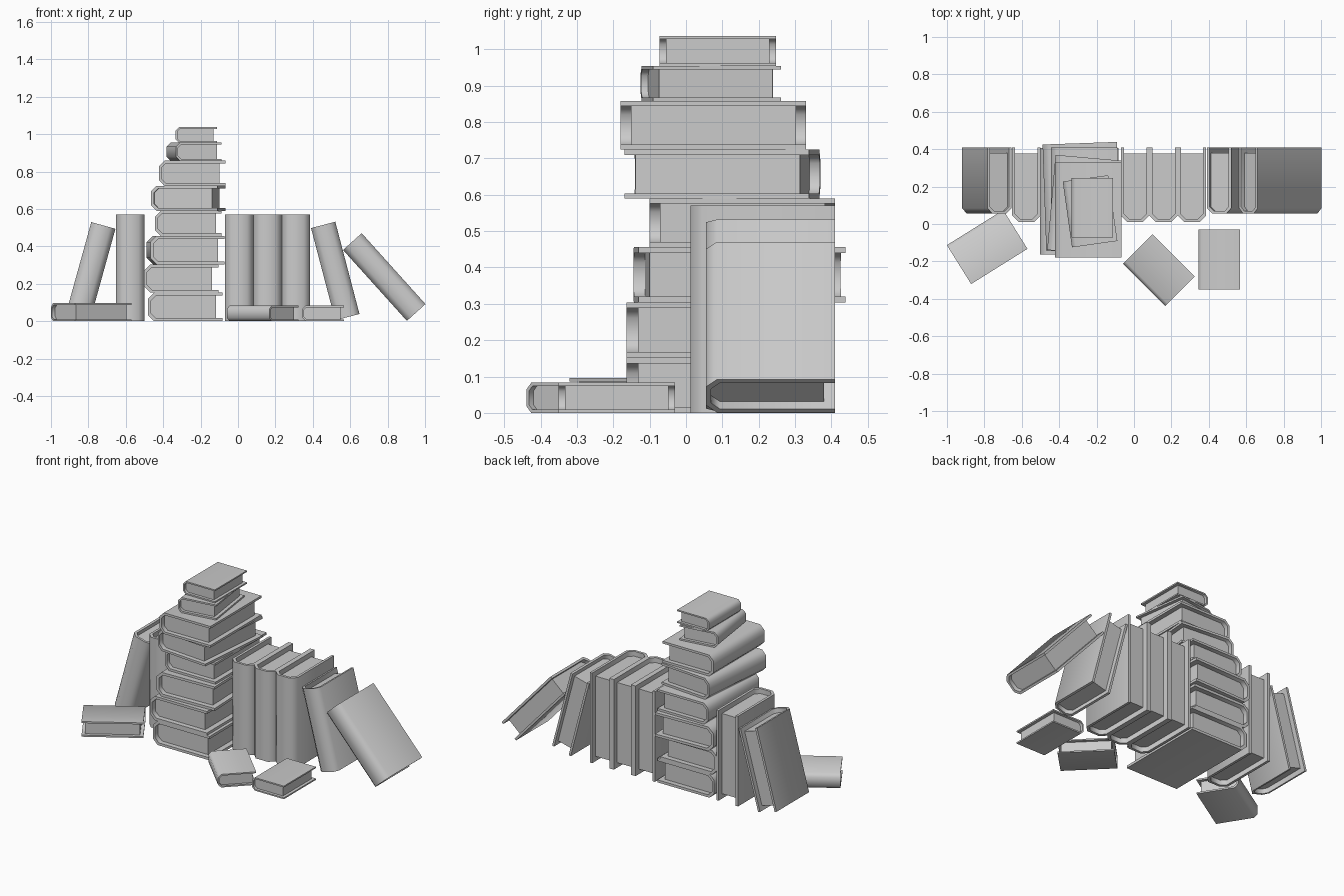
import bpy, bmesh
from math import radians
from mathutils import Matrix, Vector

cube = bpy.data.objects.get("Cube")
if cube:
    bpy.data.objects.remove(cube, do_unlink=True)

# One plain grey for covers and pages
grey = bpy.data.materials.new("plain grey")
grey.use_nodes = True
grey.diffuse_color = (0.6, 0.6, 0.6, 1)
grey.node_tree.nodes["Principled BSDF"].inputs["Base Color"].default_value = (0.6, 0.6, 0.6, 1)

# Book sizes: width from spine to fore edge, height, thickness
LARGE = (0.398, 0.57, 0.152)
MEDIUM = (0.355, 0.51, 0.134)
SMALL = (0.245, 0.355, 0.096)
TINY = (0.222, 0.32, 0.083)
covers = []


def prism(name, profile, length, matrix):
    """Extrude an x-z outline along y, centred on y = 0."""
    bm = bmesh.new()
    base = bm.faces.new([bm.verts.new((x, -length / 2, z)) for x, z in profile])
    out = bmesh.ops.extrude_face_region(bm, geom=[base])
    moved = [v for v in out["geom"] if isinstance(v, bmesh.types.BMVert)]
    bmesh.ops.translate(bm, verts=moved, vec=(0, length, 0))
    bmesh.ops.recalc_face_normals(bm, faces=bm.faces)
    mesh = bpy.data.meshes.new(name)
    bm.to_mesh(mesh)
    bm.free()
    mesh.materials.append(grey)
    obj = bpy.data.objects.new(name, mesh)
    obj.matrix_world = matrix
    bpy.context.collection.objects.link(obj)
    return obj


def spine_outline(back, front, half, chamfer):
    """Open outline around a chamfered spine, bottom fore edge to top fore edge."""
    low = [(front, -half), (back + chamfer, -half), (back, chamfer - half)]
    return low + [(x, -z) for x, z in reversed(low)]


def book(name, size, matrix):
    width, height, thick = size
    board, chamfer = thick * 0.105, thick * 0.22
    half, edge = thick / 2, width / 2
    outer = spine_outline(-edge, edge, half, chamfer)
    inner = spine_outline(board - edge, edge, half - board, chamfer * 0.8)
    covers.append(prism(name + "_cover", outer + inner[::-1], height, matrix))
    pages = spine_outline(board - edge, edge - width * 0.085, half - board, chamfer * 0.8)
    prism(name + "_pages", pages, height * 0.89, matrix)


def lying(name, size, x, y, z, turn):
    book(name, size, Matrix.Translation((x, y, z + size[2] / 2))
         @ Matrix.Rotation(radians(turn), 4, "Z"))


# Spine towards the front, height upright
UPRIGHT = Matrix(((0, 0, 1, 0), (1, 0, 0, 0), (0, 1, 0, 0), (0, 0, 0, 1)))


def standing(name, size, x, z, lean=0):
    place = Matrix.Translation(Vector((x, 0.41 - size[0] / 2, z)))
    book(name, size, place @ Matrix.Rotation(radians(lean), 4, "Y") @ UPRIGHT)


# Tower of stacked books, bottom to top
level = 0
tower = [
    (LARGE, -0.283, 0.122, 0), (LARGE, -0.303, 0.122, 0), (LARGE, -0.28, 0.147, 2),
    (MEDIUM, -0.265, 0.155, 0), (MEDIUM, -0.265, 0.10, -5), (MEDIUM, -0.245, 0.075, 0),
    (SMALL, -0.235, 0.068, 8), (TINY, -0.222, 0.087, 0),
]
for i, (size, x, y, turn) in enumerate(tower):
    lying(f"stacked_book_{i + 1}", size, x, y, level, turn)
    level += size[2]

# Upright row on both sides of the tower
for i, x in enumerate((-0.575, 0.006, 0.158, 0.31)):
    standing(f"upright_book_{i + 1}", LARGE, x, LARGE[1] / 2)

# Leaning books
standing("right_leaning_book", MEDIUM, -0.788, 0.266, 15.5)
standing("left_leaning_book", MEDIUM, 0.52, 0.268, -14.7)
standing("left_fallen_book", MEDIUM, 0.782, 0.236, -42)

# Loose books lying in front
lying("right_loose_book", SMALL, -0.785, -0.123, 0, -58)
lying("middle_loose_book", TINY, 0.133, -0.247, 0, 45)
lying("left_loose_book", TINY, 0.455, -0.19, 0, 0)

# Soft shading across the chamfered spines
bpy.ops.object.select_all(action="DESELECT")
for obj in covers:
    obj.select_set(True)
bpy.context.view_layer.objects.active = covers[0]
bpy.ops.object.shade_smooth_by_angle(angle=radians(60))
